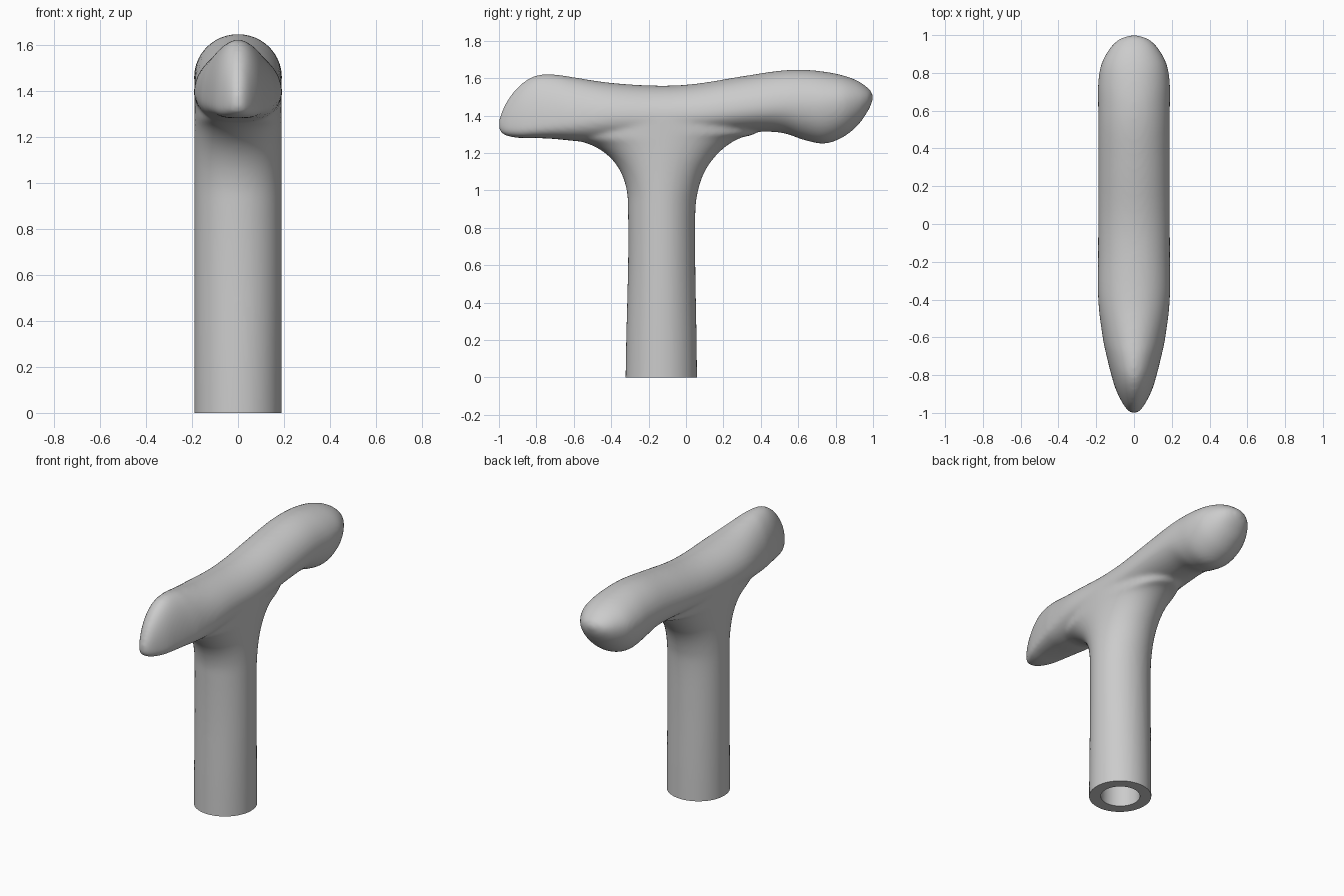
import bpy, bmesh, math
from mathutils import Vector

cube = bpy.data.objects.get("Cube")
if cube:
    bpy.data.objects.remove(cube, do_unlink=True)

grey = bpy.data.materials.new("plain grey")
grey.use_nodes = True
grey.diffuse_color = (0.6, 0.6, 0.6, 1)
grey.node_tree.nodes["Principled BSDF"].inputs["Base Color"].default_value = (0.6, 0.6, 0.6, 1)

SIDES = 64


def spline(rows, steps):
    """Smooth Catmull-Rom interpolation through rows of section values."""
    rows = [Vector(r) for r in rows]
    out = []
    for i in range(len(rows) - 1):
        a, b = rows[i], rows[i + 1]
        p = rows[max(i - 1, 0)]
        n = rows[min(i + 2, len(rows) - 1)]
        for s in range(steps):
            t = s / steps
            out.append(a + (b - p) * t / 2 + (p * 2 - a * 5 + b * 4 - n) * t * t / 2
                       + ((a - b) * 3 + n - p) * t ** 3 / 2)
    return out + [rows[-1]]


def signed_power(value, power):
    return math.copysign(abs(value) ** power, value)


def loft(name, sections):
    """Join closed rings of points into a capped skin."""
    bm = bmesh.new()
    rings = [[bm.verts.new(p) for p in ring] for ring in sections]
    for a, b in zip(rings, rings[1:]):
        for i in range(SIDES):
            j = (i + 1) % SIDES
            bm.faces.new((a[i], a[j], b[j], b[i]))
    bm.faces.new(rings[0])
    bm.faces.new(rings[-1])
    bmesh.ops.recalc_face_normals(bm, faces=bm.faces[:])
    mesh = bpy.data.meshes.new(name)
    bm.to_mesh(mesh)
    bm.free()
    mesh.materials.append(grey)
    obj = bpy.data.objects.new(name, mesh)
    bpy.context.collection.objects.link(obj)
    return obj


def angles():
    return [math.tau * i / SIDES for i in range(SIDES)]


def head_ring(row):
    y, top, mid, low, width = row
    beak = min(max((-0.4 - y) / 0.4, 0), 1)   # the front end is flatter below
    ring = []
    for a in angles():
        c, s = math.cos(a), math.sin(a)
        power = 1 - 0.3 * beak if s < 0 else 1
        height = top - mid if s > 0 else mid - low
        ring.append((width * signed_power(c, power), y, mid + height * signed_power(s, power)))
    return ring


def stem_ring(row):
    z, front, back = row
    centre = -0.13
    return [(0.19 * math.cos(a),
             centre + math.sin(a) * (back - centre if math.sin(a) > 0 else centre - front), z)
            for a in angles()]


# Grip: y, top, widest height, underside, half width
head = loft("grip", [head_ring(r) for r in spline([
    (-1, 1.37, 1.36, 1.34, 0.01),
    (-0.99, 1.41, 1.34, 1.31, 0.03),
    (-0.95, 1.49, 1.34, 1.29, 0.06),
    (-0.88, 1.57, 1.34, 1.28, 0.095),
    (-0.8, 1.615, 1.35, 1.28, 0.12),
    (-0.7, 1.62, 1.36, 1.275, 0.145),
    (-0.6, 1.605, 1.37, 1.265, 0.166),
    (-0.4, 1.575, 1.39, 1.25, 0.19),
    (-0.15, 1.56, 1.39, 1.25, 0.19),
    (0.05, 1.57, 1.4, 1.28, 0.19),
    (0.3, 1.61, 1.43, 1.31, 0.19),
    (0.5, 1.64, 1.455, 1.31, 0.19),
    (0.63, 1.645, 1.46, 1.27, 0.19),
    (0.74, 1.635, 1.46, 1.25, 0.19),
    (0.84, 1.615, 1.47, 1.285, 0.175),
    (0.92, 1.585, 1.48, 1.35, 0.135),
    (0.97, 1.55, 1.49, 1.42, 0.09),
    (0.99, 1.53, 1.495, 1.46, 0.05),
    (1, 1.505, 1.5, 1.49, 0.01)], 6)])

# Stem: height, front edge, back edge, flaring into the grip
stem = loft("stem", [stem_ring(r) for r in spline([
    (-0.1, -0.325, 0.06),
    (0.2, -0.32, 0.057),
    (0.6, -0.31, 0.05),
    (0.88, -0.31, 0.05),
    (1, -0.317, 0.065),
    (1.1, -0.35, 0.1),
    (1.18, -0.41, 0.155),
    (1.24, -0.5, 0.22),
    (1.28, -0.62, 0.29),
    (1.31, -0.64, 0.38),
    (1.4, -0.64, 0.42)], 6)])

# Cutters: flat base and socket
bpy.ops.mesh.primitive_cube_add(size=1, location=(0, -0.13, -0.5))
base_cutter = bpy.context.object
base_cutter.name = "base_cutter"
bpy.ops.mesh.primitive_cylinder_add(vertices=SIDES, radius=0.12, depth=1, location=(0, -0.13, 0.28))
socket_cutter = bpy.context.object
socket_cutter.name = "socket_cutter"
for cutter in (base_cutter, socket_cutter):
    cutter.data.materials.append(grey)


def boolean(target, other, operation):
    mod = target.modifiers.new(operation, "BOOLEAN")
    mod.operation = operation
    mod.object = other
    mod.solver = "EXACT"


# Merge, blend the joint, then cut
boolean(head, stem, "UNION")
remesh = head.modifiers.new("remesh", "REMESH")
remesh.mode = "VOXEL"
remesh.voxel_size = 0.012
smooth = head.modifiers.new("smooth", "SMOOTH")
smooth.factor = 0.5
smooth.iterations = 10
boolean(head, base_cutter, "DIFFERENCE")
boolean(head, socket_cutter, "DIFFERENCE")

bpy.ops.object.select_all(action="DESELECT")
head.select_set(True)
bpy.context.view_layer.objects.active = head
bpy.ops.object.convert(target="MESH")
head.name = "cane_handle"
head.data.materials.clear()
head.data.materials.append(grey)
for face in head.data.polygons:
    face.material_index = 0
bpy.ops.object.shade_smooth_by_angle(angle=math.radians(40))

for helper in (stem, base_cutter, socket_cutter):
    bpy.data.objects.remove(helper, do_unlink=True)
